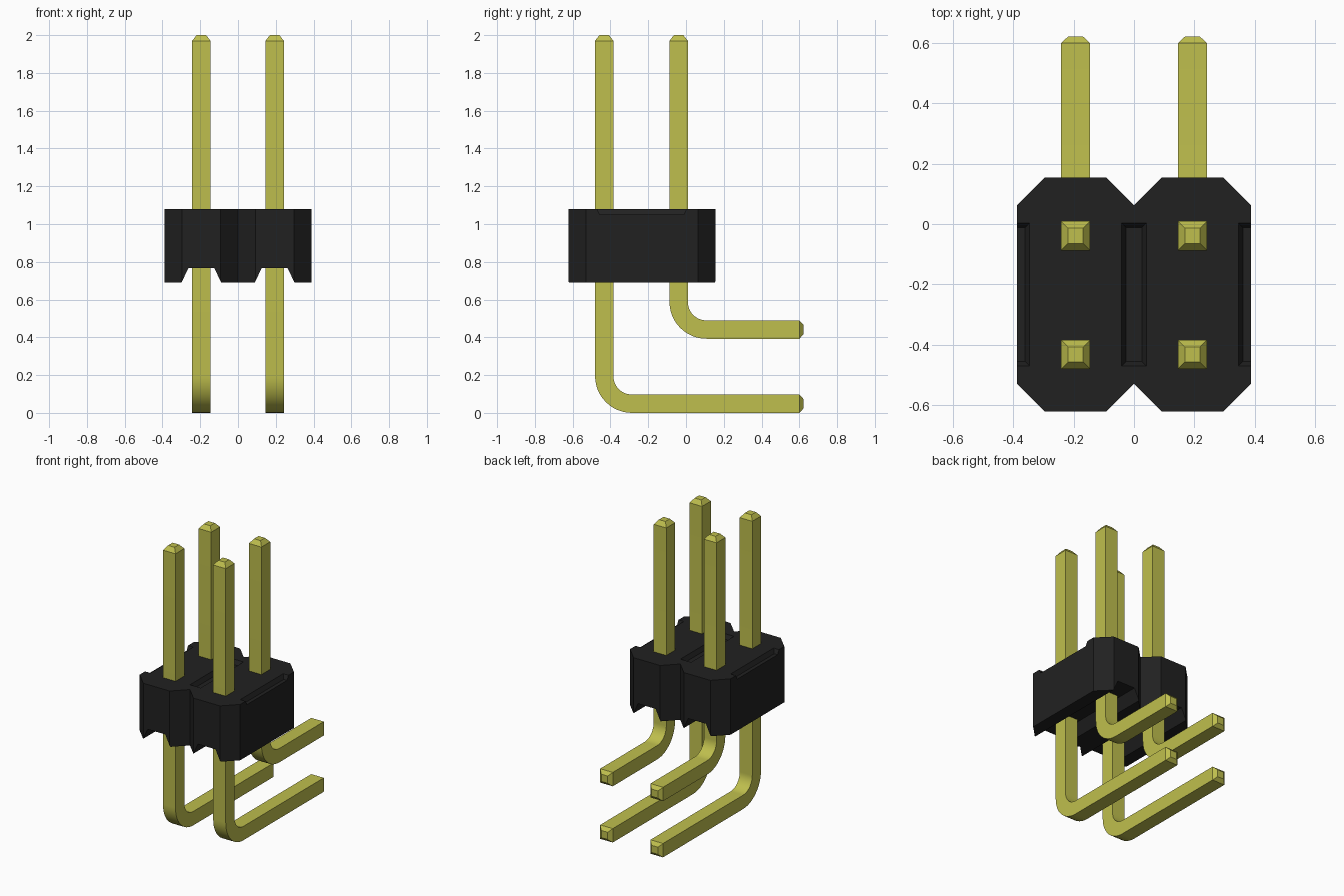
import bpy, bmesh, math
from mathutils import Vector

if "Cube" in bpy.data.objects:
    bpy.data.objects.remove(bpy.data.objects["Cube"], do_unlink=True)


def material(name, rgb):
    m = bpy.data.materials.new(name)
    m.use_nodes = True
    m.diffuse_color = (*rgb, 1)
    m.node_tree.nodes["Principled BSDF"].inputs["Base Color"].default_value = (*rgb, 1)
    return m


GOLD = material("gold", (0.52, 0.52, 0.075))
BLACK = material("black plastic", (0.0152, 0.0152, 0.0152))


def loft(name, rings, mat):
    """Skin a list of matching closed rings and cap both ends."""
    bm = bmesh.new()
    loops = [[bm.verts.new(p) for p in ring] for ring in rings]
    n = len(rings[0])
    for a, b in zip(loops, loops[1:]):
        for i in range(n):
            j = (i + 1) % n
            bm.faces.new((a[i], a[j], b[j], b[i]))
    bm.faces.new(loops[0])
    bm.faces.new(loops[-1])
    bmesh.ops.recalc_face_normals(bm, faces=bm.faces)
    me = bpy.data.meshes.new(name)
    bm.to_mesh(me)
    bm.free()
    me.materials.append(mat)
    ob = bpy.data.objects.new(name, me)
    bpy.context.collection.objects.link(ob)
    return ob


def activate(ob):
    bpy.ops.object.select_all(action='DESELECT')
    ob.select_set(True)
    bpy.context.view_layer.objects.active = ob


def cut(target, cutter):
    mod = target.modifiers.new("cut", 'BOOLEAN')
    mod.operation = 'DIFFERENCE'
    mod.solver = 'EXACT'
    mod.object = cutter
    activate(target)
    bpy.ops.object.modifier_apply(modifier=mod.name)
    bpy.data.objects.remove(cutter, do_unlink=True)


# Housing: two octagonal cells joined at the middle
PITCH, W, C = 0.194, 0.388, 0.092
Y0, Y1, Z0, Z1 = -0.622, 0.155, 0.69, 1.08
half = [(0, Y0 + C), (C, Y0), (W - C, Y0), (W, Y0 + C),
        (W, Y1 - C), (W - C, Y1), (C, Y1), (0, Y1 - C)]
outline = half + [(-x, y) for x, y in reversed(half[1:-1])]
housing = loft("housing", [[(x, y, z) for x, y in outline] for z in (Z0, Z1)], BLACK)

# Tapered channels along the underside
for s in (-1, 1):
    prof = [(-0.11, Z0 - 0.01), (0.11, Z0 - 0.01), (0.068, 0.768), (-0.068, 0.768)]
    cut(housing, loft("channel_cutter",
                      [[(s * PITCH + x, y, z) for x, z in prof] for y in (-0.8, 0.3)], BLACK))


# Shallow sloped slots in the top, in the middle and at both sides
def rectangle(cx, cy, hx, hy, z):
    return [(cx + a * hx, cy + b * hy, z) for a, b in ((-1, -1), (1, -1), (1, 1), (-1, 1))]


for cx in (-W, 0, W):
    rings = [rectangle(cx, -0.234, 0.026, 0.222, Z1 - 0.03),
             rectangle(cx, -0.234, 0.041, 0.237, Z1),
             rectangle(cx, -0.234, 0.041, 0.237, Z1 + 0.02)]
    cut(housing, loft("slot_cutter", rings, BLACK))


# Bent square pins with tapered tips
def pin(name, x, y, z):
    h, tip, r = 0.0485, 0.025, 0.147
    path = [((y, 2.0), 0, tip), ((y, 1.97), 0, h)]
    for i in range(13):
        a = math.pi / 2 * i / 12
        path.append(((y + r - r * math.cos(a), z + r - r * math.sin(a)), a, h))
    path += [((0.6, z), math.pi / 2, h), ((0.622, z), math.pi / 2, tip)]
    rings = []
    for (py, pz), a, w in path:
        side = Vector((0, math.cos(a), math.sin(a)))
        c = Vector((x, py, pz))
        rings.append([c + Vector((u * w, 0, 0)) + side * (v * w)
                      for u, v in ((-1, -1), (1, -1), (1, 1), (-1, 1))])
    ob = loft(name, rings, GOLD)
    activate(ob)
    bpy.ops.object.shade_smooth_by_angle(angle=math.radians(25))


for side, x in (("right", -PITCH), ("left", PITCH)):
    pin("front_pin_" + side, x, -0.433, 0.0485)
    pin("back_pin_" + side, x, -0.039, 0.441)
